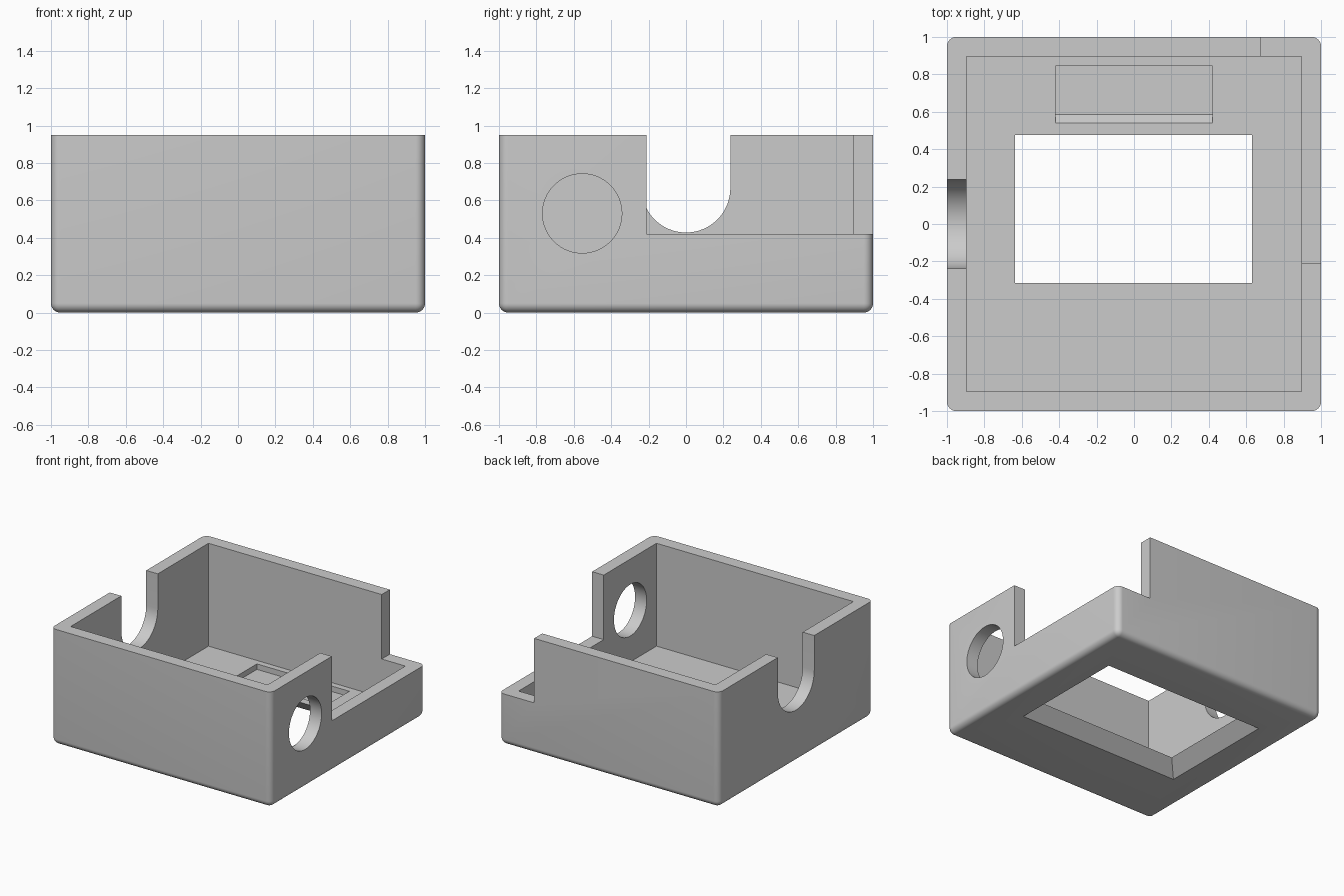
import bpy, bmesh, math

cube = bpy.data.objects.get("Cube")
if cube:
    bpy.data.objects.remove(cube, do_unlink=True)

WIDTH, HEIGHT, WALL, ROUND = 2.0, 0.95, 0.105, 0.05

grey = bpy.data.materials.new("light_grey")
grey.use_nodes = True
grey.diffuse_color = (0.6, 0.6, 0.6, 1)
grey.node_tree.nodes["Principled BSDF"].inputs["Base Color"].default_value = (0.6, 0.6, 0.6, 1)


def finish(name, bm):
    bmesh.ops.recalc_face_normals(bm, faces=bm.faces)
    mesh = bpy.data.meshes.new(name)
    bm.to_mesh(mesh)
    bm.free()
    mesh.materials.append(grey)
    obj = bpy.data.objects.new(name, mesh)
    bpy.context.collection.objects.link(obj)
    return obj


def loft(name, bottom, top):
    """Solid between two matching loops of 3D points."""
    bm = bmesh.new()
    a = [bm.verts.new(p) for p in bottom]
    b = [bm.verts.new(p) for p in top]
    bm.faces.new(a)
    bm.faces.new(b)
    for i in range(len(a)):
        j = (i + 1) % len(a)
        bm.faces.new((a[i], a[j], b[j], b[i]))
    return finish(name, bm)


def along_x(name, profile, x0, x1):
    """Prism along x from a (y, z) profile."""
    return loft(name, [(x0, y, z) for y, z in profile], [(x1, y, z) for y, z in profile])


def rect(x0, x1, y0, y1, z, grow=0):
    return [(x0 - grow, y0 - grow, z), (x1 + grow, y0 - grow, z),
            (x1 + grow, y1 + grow, z), (x0 - grow, y1 + grow, z)]


def box(name, x0, x1, y0, y1, z0, z1):
    return loft(name, rect(x0, x1, y0, y1, z0), rect(x0, x1, y0, y1, z1))


def arc(y, z, r, start, end, steps):
    angles = [start + (end - start) * i / steps for i in range(steps + 1)]
    return [(y + r * math.cos(t), z + r * math.sin(t)) for t in angles]


# Outer block, rounded on its upright and bottom edges
bm = bmesh.new()
bmesh.ops.create_cube(bm, size=1)
for v in bm.verts:
    v.co = (v.co.x * WIDTH, v.co.y * WIDTH, (v.co.z + 0.5) * HEIGHT)
rounded = [e for e in bm.edges if min(v.co.z for v in e.verts) < 0.01]
bmesh.ops.bevel(bm, geom=rounded, offset=ROUND, segments=8, profile=0.5, affect='EDGES')
case = finish("open_case", bm)

inner = WIDTH / 2 - WALL
cutters = [
    # Hollow inside
    box("cavity", -inner, inner, -inner, inner, WALL, 1.5),
    # Lowered back left corner
    box("corner_cutout", 0.68, 1.3, -0.21, 1.3, 0.42, 1.4),
    # Round-bottomed notch in the right wall
    along_x("wall_notch", arc(0, 0.665, 0.237, math.pi, 2 * math.pi, 32)
            + [(0.237, 1.3), (-0.237, 1.3)], -1.2, -0.8),
    # Round hole in the left wall
    along_x("wall_hole", arc(-0.555, 0.53, 0.212, 0, 2 * math.pi, 64)[:-1], 0.8, 1.2),
    # Floor window, flaring outward toward the underside
    loft("floor_window", rect(-0.635, 0.63, -0.315, 0.475, -0.05, WALL + 0.05),
         rect(-0.635, 0.63, -0.315, 0.475, WALL + 0.05, -0.05)),
    # Shallow floor pocket with a sloping front side
    along_x("floor_pocket", [(0.585, 0.06), (0.845, 0.06), (0.845, 0.155), (0.49, 0.155)],
            -0.42, 0.42),
]

bpy.ops.object.select_all(action='DESELECT')
case.select_set(True)
bpy.context.view_layer.objects.active = case
for cutter in cutters:
    cutter.hide_render = True
    mod = case.modifiers.new(cutter.name, 'BOOLEAN')
    mod.operation = 'DIFFERENCE'
    mod.solver = 'EXACT'
    mod.object = cutter
    bpy.ops.object.modifier_apply(modifier=mod.name)
for cutter in cutters:
    bpy.data.objects.remove(cutter, do_unlink=True)

bpy.ops.object.shade_smooth_by_angle(angle=math.radians(30))
